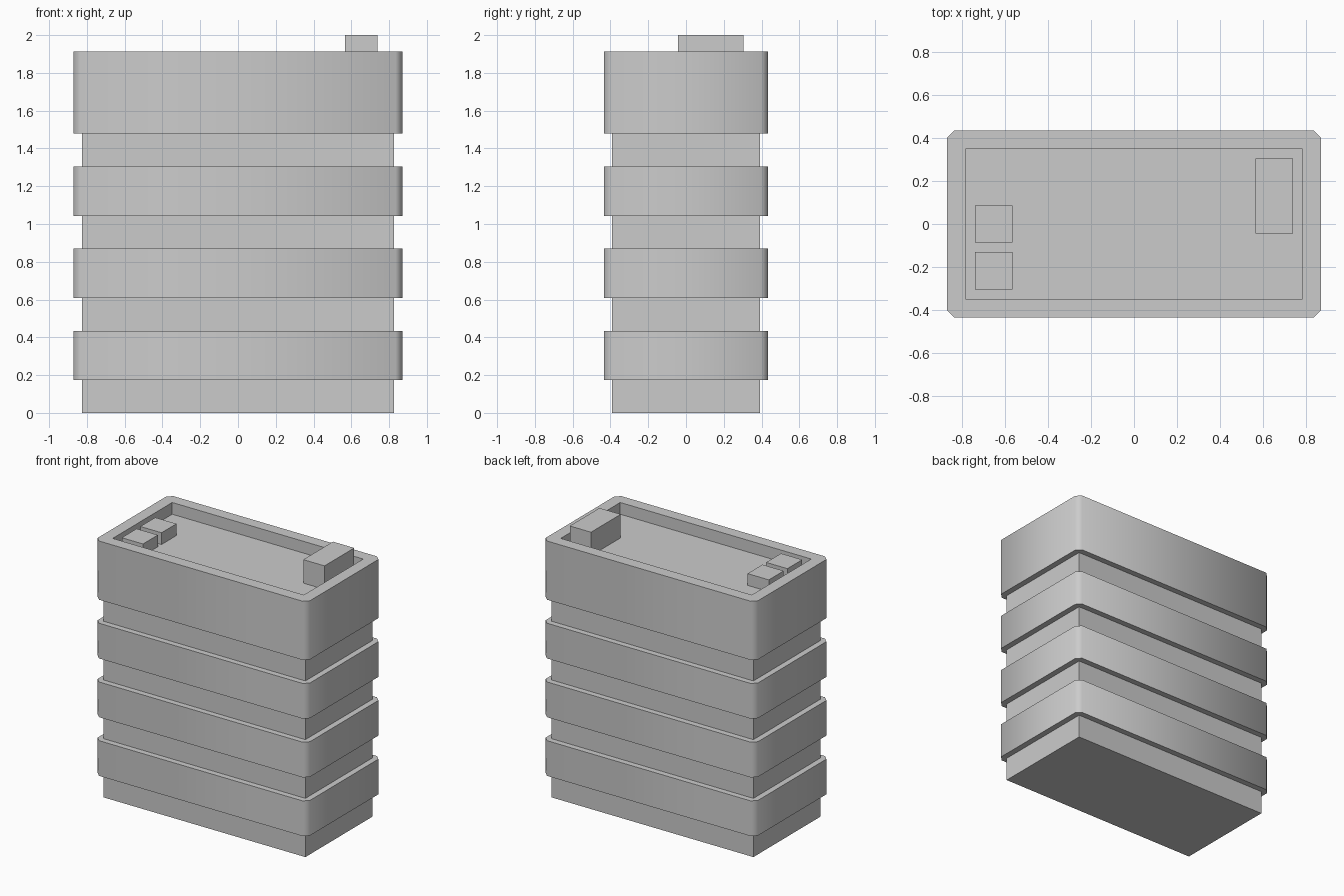
import bpy, bmesh, math

if "Cube" in bpy.data.objects:
    bpy.data.objects.remove(bpy.data.objects["Cube"])

U = 2 / 23            # design module: the tower is 23 modules tall
HX, HY, CUT = 10 * U, 5 * U, 0.4 * U   # slab half sizes and corner cut
CORNERS = [(1, -1), (1, 1), (-1, 1), (-1, -1)]


def finish(name, bm, smooth=False):
    bmesh.ops.recalc_face_normals(bm, faces=bm.faces[:])
    mesh = bpy.data.meshes.new(name)
    bm.to_mesh(mesh)
    bm.free()
    obj = bpy.data.objects.new(name, mesh)
    bpy.context.collection.objects.link(obj)
    if smooth:
        bpy.ops.object.select_all(action='DESELECT')
        obj.select_set(True)
        bpy.context.view_layer.objects.active = obj
        bpy.ops.object.shade_smooth_by_angle(angle=math.radians(50))
    return obj


def box(name, x0, x1, y0, y1, z0, z1):
    """Plain box, limits in modules."""
    bm = bmesh.new()
    bmesh.ops.create_cube(bm, size=1)
    for v in bm.verts:
        v.co = ((x0 + (v.co.x + 0.5) * (x1 - x0)) * U,
                (y0 + (v.co.y + 0.5) * (y1 - y0)) * U,
                (z0 + (v.co.z + 0.5) * (z1 - z0)) * U)
    return finish(name, bm)


def slab(name, z0, z1, recess=None):
    """Slab with cut corners; recess = (half x, half y, depth) in modules."""
    bm = bmesh.new()

    def ring(z):
        pts = []
        for sx, sy in CORNERS:
            pair = [(sx * (HX - CUT), sy * HY), (sx * HX, sy * (HY - CUT))]
            pts += pair if sx * sy < 0 else pair[::-1]
        return [bm.verts.new((x, y, z)) for x, y in pts]

    def walls(a, b):
        n = len(a)
        for i in range(n):
            bm.faces.new((a[i], a[(i + 1) % n], b[(i + 1) % n], b[i]))

    low, top = ring(z0 * U), ring(z1 * U)
    bm.faces.new(low[::-1])
    walls(low, top)
    if recess is None:
        bm.faces.new(top)
    else:
        rx, ry, depth = recess
        lip, floor = [[bm.verts.new((sx * rx * U, sy * ry * U, z * U))
                       for sx, sy in CORNERS] for z in (z1, z1 - depth)]
        # flat rim from the cut-corner outline to the rectangular opening
        for i in range(4):
            j = (i + 1) % 4
            bm.faces.new((top[2 * i], top[2 * i + 1], lip[i]))
            bm.faces.new((top[2 * i + 1], top[2 * j], lip[j], lip[i]))
        walls(lip, floor)
        bm.faces.new(floor)
    return finish(name, bm, smooth=True)


# window core running up through the floor slabs
box("window_core", -9.5, 9.5, -4.5, 4.5, 0, 17.5)

# projecting floor bands
for i in range(3):
    slab(f"floor_band_{i + 1}", 2 + 5 * i, 5 + 5 * i)

# top storey with sunken roof
slab("roof_storey", 17, 22, recess=(9, 4, 1))

# rooftop units standing on the sunken roof
box("stair_housing", 6.5, 8.5, -0.5, 3.5, 21, 23)
box("roof_vent_back", -8.5, -6.5, -1, 1, 21, 22)
box("roof_vent_front", -8.5, -6.5, -3.5, -1.5, 21, 22)
